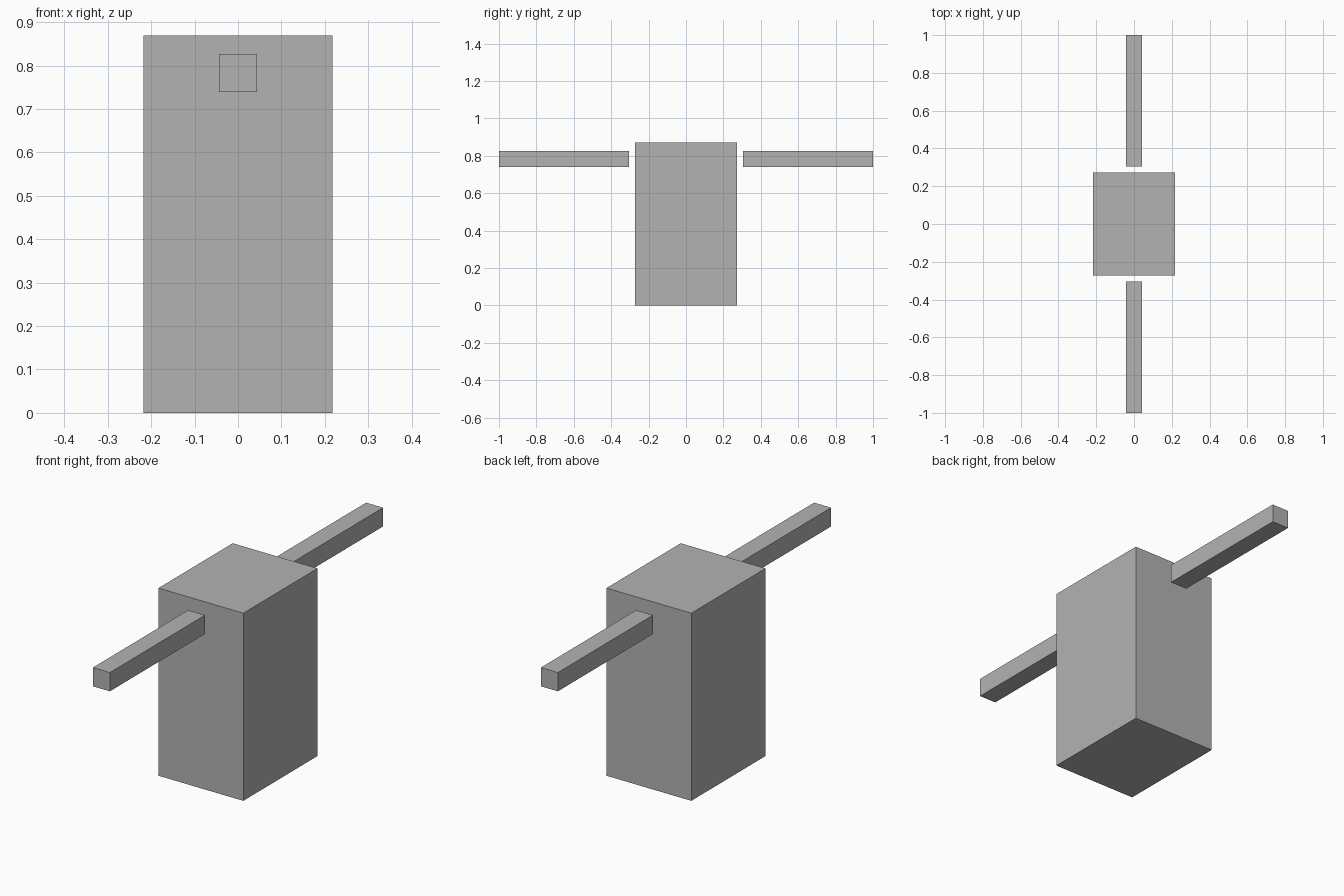
import bpy

if "Cube" in bpy.data.objects:
    bpy.data.objects.remove(bpy.data.objects["Cube"])

U = 1 / 23  # module the parts are sized by

grey = bpy.data.materials.new("plain grey")
grey.diffuse_color = (0.45, 0.45, 0.45, 1)
grey.use_nodes = True
grey.node_tree.nodes["Principled BSDF"].inputs["Base Color"].default_value = grey.diffuse_color


def box(name, size, centre):
    bpy.ops.mesh.primitive_cube_add(size=1, location=centre)
    ob = bpy.context.object
    ob.name = name
    ob.scale = size
    bpy.ops.object.transform_apply(location=False, rotation=False, scale=True)
    ob.data.materials.append(grey)
    return ob


# Upright block standing on the ground
box("body", (10 * U, 12.5 * U, 20 * U), (0, 0, 10 * U))

# Square bars floating just clear of the front and back of the body
for name, side in (("front_arm", -1), ("back_arm", 1)):
    box(name, (2 * U, 16 * U, 2 * U), (0, side * 15 * U, 18 * U))
